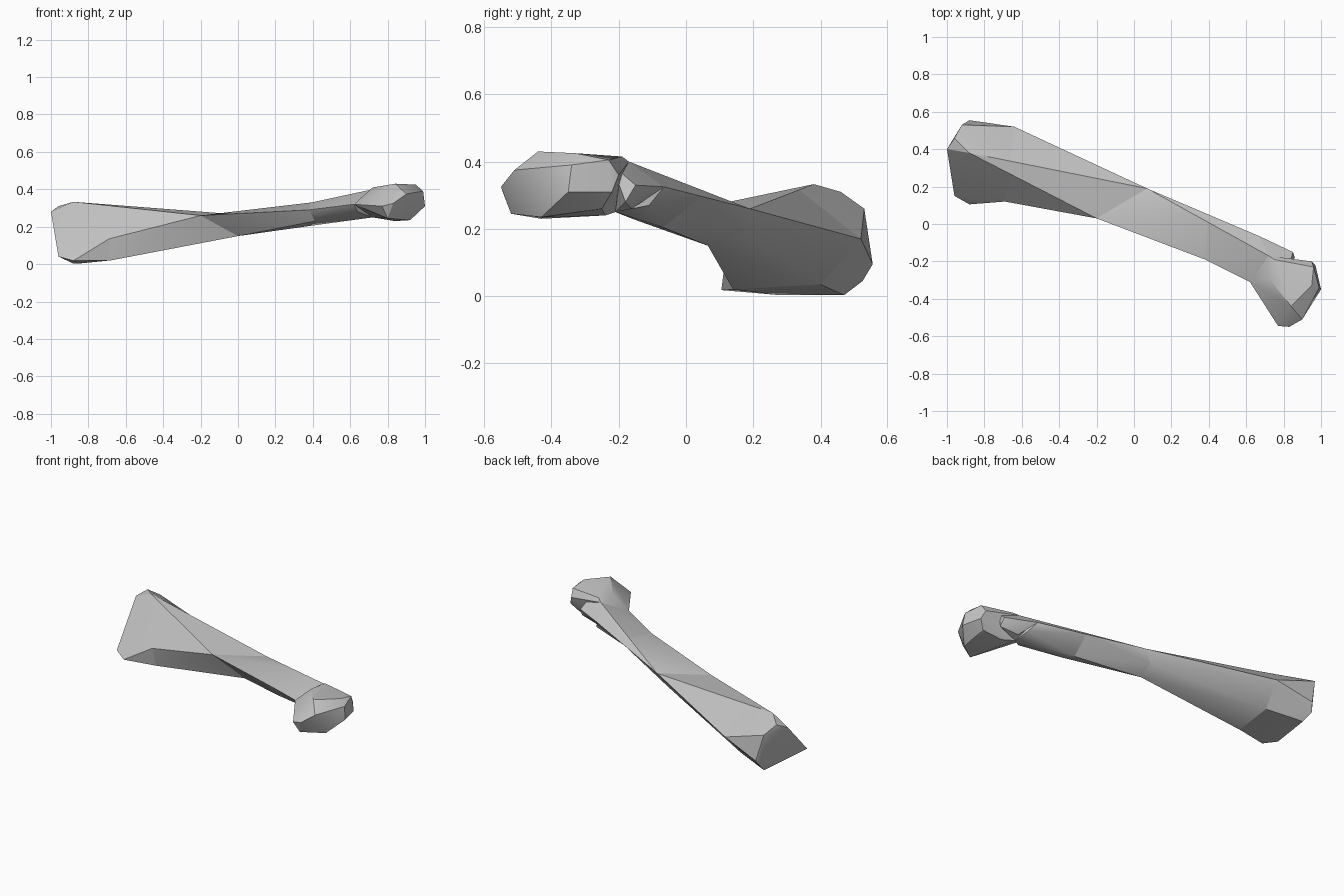
import bpy
import bmesh
from math import radians
from mathutils import Vector

default_cube = bpy.data.objects.get("Cube")
if default_cube:
    bpy.data.objects.remove(default_cube, do_unlink=True)

# One flat grey for the whole bone
bone_grey = bpy.data.materials.new("bone_grey")
bone_grey.use_nodes = True
colour = (.55, .55, .55, 1)
bone_grey.diffuse_color = colour
bone_grey.node_tree.nodes["Principled BSDF"].inputs["Base Color"].default_value = colour


def faceted_part(name, *sections):
    """Wrap a tight faceted skin around the given cross-sections."""
    bm = bmesh.new()
    for section in sections:
        for point in section:
            bm.verts.new(point)
    bmesh.ops.remove_doubles(bm, verts=bm.verts[:], dist=.001)
    result = bmesh.ops.convex_hull(bm, input=bm.verts[:])
    buried = [item for item in result["geom_interior"] + result["geom_unused"]
              if isinstance(item, bmesh.types.BMVert) and item.is_valid]
    bmesh.ops.delete(bm, geom=list(set(buried)), context="VERTS")
    bmesh.ops.recalc_face_normals(bm, faces=bm.faces[:])
    mesh = bpy.data.meshes.new(name)
    bm.to_mesh(mesh)
    bm.free()
    mesh.materials.append(bone_grey)
    part = bpy.data.objects.new(name, mesh)
    bpy.context.collection.objects.link(part)
    bpy.ops.object.select_all(action="DESELECT")
    part.select_set(True)
    bpy.context.view_layer.objects.active = part
    bpy.ops.object.shade_smooth_by_angle(angle=radians(30))
    return part


def along(start, end, factor):
    """Point part of the way along a ridge line."""
    return tuple(Vector(start).lerp(Vector(end), factor))


# Landmarks that the long ridges run between
crest = (-.88, .38, .333)
front_waist = (-.2, .03, .26)
back_waist = (.07, .19, .26)
neck_crest = (.72, -.17, .4)
neck_front = (.62, -.31, .32)
neck_back = (.67, -.065, .325)

# Broad elbow end: side cap, back corner and underside
elbow_cap = [crest, (-1, .4, .28), (-.96, .46, .31), (-.96, .15, .04),
             (-.88, .105, .018), (-.92, .53, .26), (-.88, .555, .095),
             (-.9, .525, .045), (-.88, .47, .003), (-.85, .28, .003)]

# Cross-sections along the shaft
flare = [(-.69, .12, .135), (-.68, .14, .02), (-.66, .4, .035), (-.64, .52, .17),
         along(crest, front_waist, .32), along(crest, back_waist, .23)]
waist = [front_waist, back_waist, (0, .065, .15), (.02, .17, .19)]
upper = [(.38, -.19, .29), (.39, -.07, .205), (.41, -.16, .23),
         along(back_waist, neck_back, .55), along(back_waist, neck_crest, .5)]
neck = [neck_front, neck_crest, neck_back,
        (.72, -.21, .25), (.71, -.11, .27), (.64, -.28, .28)]

# Rounded shoulder end: crown, rim and underside
crown = [(.84, -.44, .43), (.78, -.3, .42), (.72, -.29, .41), (.75, -.19, .415),
         (.95, -.33, .425), (.96, -.23, .405)]
rim = [neck_front, (.95, -.2, .36), (.97, -.22, .31), (1, -.35, .31), (.99, -.34, .39),
       (.9, -.51, .375), (.83, -.55, .325), (.77, -.545, .31)]
underside = [(.8, -.52, .245), (.92, -.43, .235), (.84, -.43, .23),
             (.93, -.25, .26), (.8, -.24, .24)]

# Small knob behind the neck
knob = [neck_crest, neck_back, (.85, -.15, .33), (.86, -.18, .28),
        (.83, -.22, .39), (.74, -.16, .26), (.72, -.21, .25)]

faceted_part("elbow_end", elbow_cap, flare)
faceted_part("lower_shaft", flare, waist)
faceted_part("upper_shaft", waist, upper)
faceted_part("shaft_neck", upper, neck)
faceted_part("shoulder_head", crown, rim, underside, [neck_crest, (.72, -.21, .25)])
faceted_part("neck_knob", knob)
